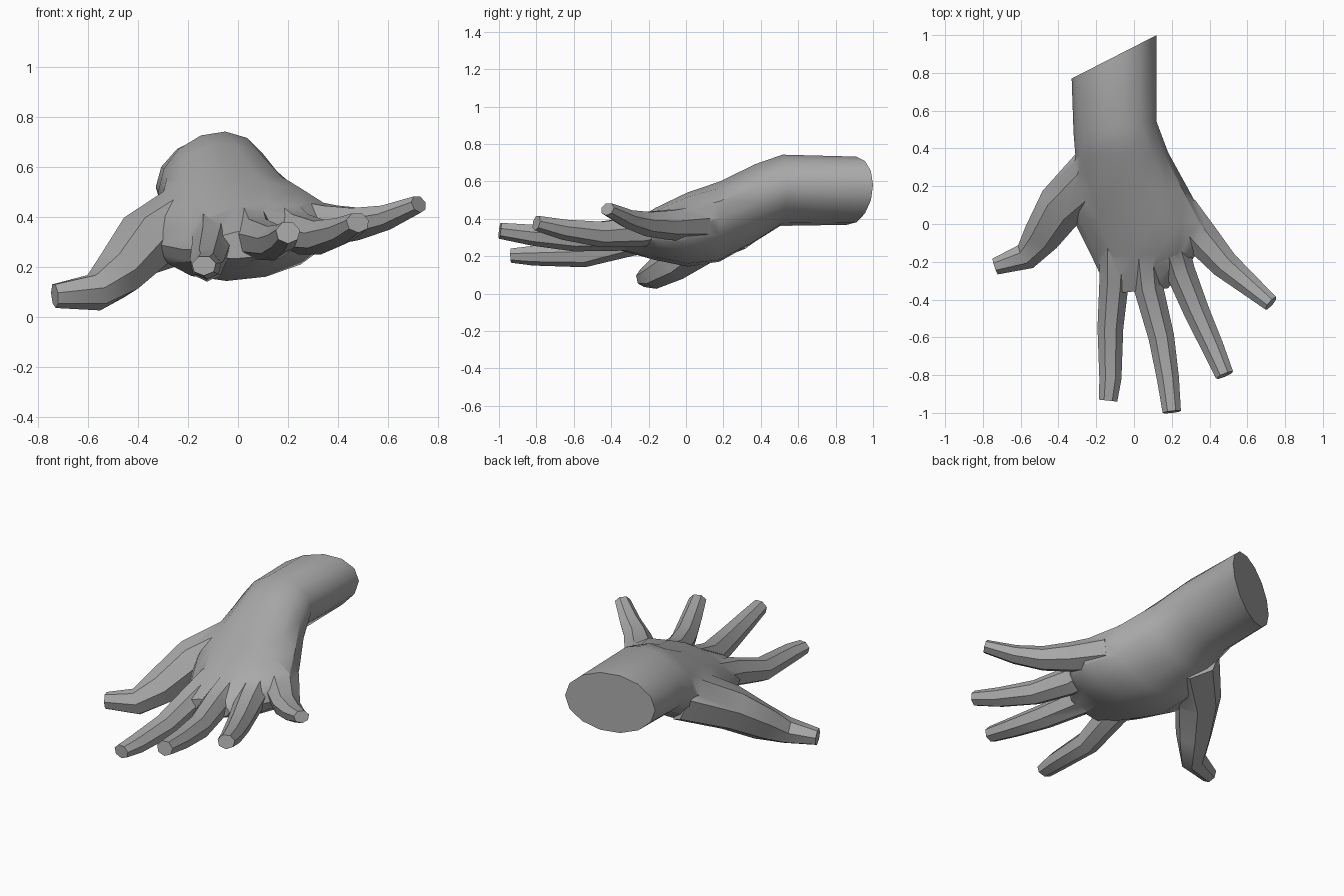
import bpy, bmesh, math
from mathutils import Vector

if "Cube" in bpy.data.objects:
    bpy.data.objects.remove(bpy.data.objects["Cube"], do_unlink=True)

skin = bpy.data.materials.new("plain grey")
skin.use_nodes = True
GREY = (0.40, 0.40, 0.40, 1)
skin.diffuse_color = GREY
skin.node_tree.nodes["Principled BSDF"].inputs["Base Color"].default_value = GREY


def loft(name, rings):
    """Skin a list of equal-length point rings and cap both ends."""
    bm = bmesh.new()
    loops = [[bm.verts.new(p) for p in ring] for ring in rings]
    n = len(loops[0])
    for a, b in zip(loops, loops[1:]):
        for i in range(n):
            j = (i + 1) % n
            bm.faces.new((a[i], a[j], b[j], b[i]))
    bm.faces.new(loops[0])
    bm.faces.new(loops[-1])
    bmesh.ops.recalc_face_normals(bm, faces=bm.faces)
    mesh = bpy.data.meshes.new(name)
    bm.to_mesh(mesh)
    bm.free()
    mesh.materials.append(skin)
    obj = bpy.data.objects.new(name, mesh)
    bpy.context.collection.objects.link(obj)
    return obj


def palm_ring(left, right, up, down, n=14):
    """Flattened oval between two side points, with its own top and bottom heights."""
    l, r = Vector(left), Vector(right)
    mid, half = (l + r) / 2, (r - l) / 2
    ring = []
    for i in range(n):
        a = 2 * math.pi * i / n
        c, s = math.cos(a), math.sin(a)
        height = up if s > 0 else down
        ring.append(mid + half * c + Vector((0, 0, height * s)))
    return ring


def add_digit(name, base, tip, *path, sides=7):
    """Faceted tube along a path, tapering evenly from base to tip (half width, half
    height), fused into the hand."""
    pts = [Vector(p) for p in path]
    last = len(pts) - 1
    rings = []
    for k, p in enumerate(pts):
        along = (pts[min(k + 1, last)] - pts[max(k - 1, 0)]).normalized()
        side = along.cross(Vector((0, 0, 1))).normalized()
        up = side.cross(along)
        w, h = Vector(base).lerp(Vector(tip), k / last)
        angles = [2 * math.pi * (i + 0.25) / sides for i in range(sides)]
        rings.append([p + side * w * math.cos(a) + up * h * math.sin(a) for a in angles])
    digit = loft(name, rings)
    mod = hand.modifiers.new("union", 'BOOLEAN')
    mod.operation, mod.solver, mod.object = 'UNION', 'EXACT', digit
    bpy.ops.object.modifier_apply(modifier=mod.name)
    bpy.data.objects.remove(digit, do_unlink=True)


# Wrist and palm, from the slanted wrist cut to the knuckles
hand = loft("hand", [
    palm_ring((-0.33, 0.77, 0.52), (0.12, 1.00, 0.58), 0.18, 0.18),
    palm_ring((-0.32, 0.48, 0.50), (0.12, 0.54, 0.57), 0.205, 0.17),
    palm_ring((-0.31, 0.36, 0.46), (0.18, 0.38, 0.49), 0.22, 0.20),
    palm_ring((-0.34, 0.18, 0.36), (0.29, 0.18, 0.40), 0.22, 0.21),
    palm_ring((-0.32, 0.02, 0.29), (0.385, 0.0, 0.365), 0.21, 0.18),
    palm_ring((-0.22, -0.18, 0.27), (0.34, -0.15, 0.34), 0.15, 0.12),
    palm_ring((-0.13, -0.37, 0.27), (0.18, -0.34, 0.30), 0.06, 0.05)])
bpy.context.view_layer.objects.active = hand

# Four fingers and the thumb
add_digit("index_finger", (0.09, 0.10), (0.05, 0.04),
          (-0.10, -0.05, 0.34), (-0.105, -0.30, 0.285), (-0.125, -0.55, 0.21),
          (-0.125, -0.82, 0.205), (-0.137, -0.935, 0.205))
add_digit("middle_finger", (0.09, 0.10), (0.05, 0.045),
          (0.05, -0.05, 0.38), (0.075, -0.33, 0.315), (0.145, -0.60, 0.298),
          (0.18, -0.82, 0.315), (0.20, -0.995, 0.338))
add_digit("ring_finger", (0.09, 0.10), (0.05, 0.042),
          (0.17, 0.0, 0.39), (0.245, -0.25, 0.335), (0.33, -0.46, 0.32),
          (0.42, -0.66, 0.345), (0.48, -0.80, 0.378))
add_digit("little_finger", (0.11, 0.10), (0.045, 0.036),
          (0.24, 0.06, 0.38), (0.37, -0.09, 0.37), (0.48, -0.215, 0.375),
          (0.60, -0.315, 0.40), (0.725, -0.42, 0.452))
add_digit("thumb", (0.16, 0.16), (0.045, 0.05),
          (-0.18, 0.28, 0.39), (-0.38, 0.10, 0.29), (-0.485, -0.06, 0.17),
          (-0.57, -0.17, 0.10), (-0.735, -0.225, 0.085))

# Smooth skin with crisp finger edges
bpy.ops.object.select_all(action='DESELECT')
hand.select_set(True)
bpy.ops.object.shade_smooth_by_angle(angle=math.radians(35))
